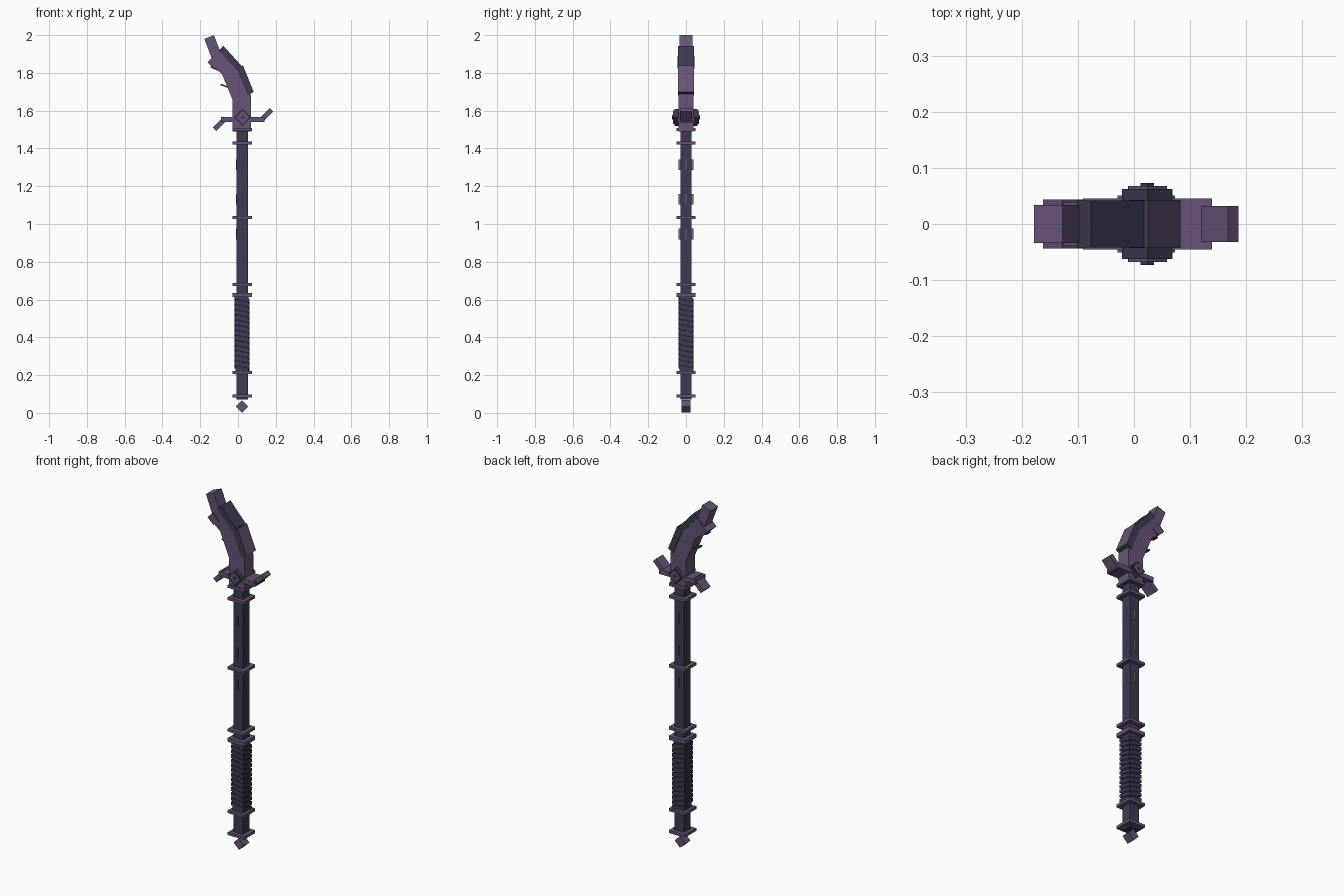
import bpy, bmesh, math
from mathutils import Matrix, Vector

if "Cube" in bpy.data.objects:
    bpy.data.objects.remove(bpy.data.objects["Cube"])

CX = 0.022  # shaft axis


def material(name, rgb):
    m = bpy.data.materials.new(name)
    m.diffuse_color = (*rgb, 1)
    m.use_nodes = True
    m.node_tree.nodes["Principled BSDF"].inputs["Base Color"].default_value = m.diffuse_color
    return m


PURPLE = material("dusty purple", (0.135, 0.088, 0.185))
NAVY = material("dark navy", (0.050, 0.042, 0.085))
PALE = material("pale purple", (0.20, 0.16, 0.25))


def finish(name, bm, mats):
    bmesh.ops.recalc_face_normals(bm, faces=bm.faces)
    me = bpy.data.meshes.new(name)
    bm.to_mesh(me)
    bm.free()
    ob = bpy.data.objects.new(name, me)
    bpy.context.collection.objects.link(ob)
    for m in mats:
        me.materials.append(m)
    return ob


def box(name, center, size, mat, tilt=0.0, shear=0.0):
    """Box tilted about y (degrees), optionally sheared so z follows x."""
    bm = bmesh.new()
    bmesh.ops.create_cube(bm, size=1.0)
    for v in bm.verts:
        v.co = Vector((v.co.x * size[0], v.co.y * size[1], v.co.z * size[2]))
        v.co.z += shear * (v.co.x + v.co.y)
    bm.transform(Matrix.Translation(center) @ Matrix.Rotation(math.radians(tilt), 4, 'Y'))
    return finish(name, bm, [mat])


def slab(name, outline, half, mat, outer=None):
    """Extrude an x-z outline across y; optionally recolour the outward face."""
    bm = bmesh.new()
    f = bm.faces.new([bm.verts.new((x, -half, z)) for x, z in outline])
    ext = bmesh.ops.extrude_face_region(bm, geom=[f])
    verts = [g for g in ext["geom"] if isinstance(g, bmesh.types.BMVert)]
    bmesh.ops.translate(bm, verts=verts, vec=(0, 2 * half, 0))
    bmesh.ops.recalc_face_normals(bm, faces=bm.faces)
    if outer:
        for f in bm.faces:
            if f.normal.x > 0.7:
                f.material_index = 1
    return finish(name, bm, [mat] + ([outer] if outer else []))


# Pommel and shaft
box("pommel", (CX, 0, 0.034), (0.047, 0.047, 0.047), PURPLE, 45)
box("shaft", (CX, 0, 0.785), (0.06, 0.06, 1.43), NAVY)

# Square collars
for z, h in ((0.09, 0.016), (0.215, 0.016), (0.625, 0.022), (0.68, 0.016),
             (1.035, 0.016), (1.43, 0.016), (1.50, 0.016)):
    box("collar", (CX, 0, z), (0.102, 0.102, h), PURPLE)

# Grip core and slanted wraps
box("grip_core", (CX, 0, 0.42), (0.068, 0.068, 0.40), NAVY)
WRAPS = 14
for i in range(WRAPS):
    z = 0.245 + i * 0.35 / (WRAPS - 1)
    box("grip_wrap", (CX, 0, z), (0.079, 0.079, 0.019), NAVY, shear=-0.22)

# Thin fins through the shaft
for z in (0.947, 1.13, 1.313):
    box("shaft_fin", (CX, 0, z), (0.004, 0.08, 0.056), PALE)
    box("shaft_cross_fin", (CX, 0, z), (0.064, 0.004, 0.056), PALE)

# Curved head
slab("head", [(-0.028, 1.49), (0.069, 1.49), (0.069, 1.68), (0.01, 1.825),
              (-0.095, 1.92), (-0.159, 1.857), (-0.085, 1.794), (-0.028, 1.656)],
     0.039, PURPLE)
slab("lower_ridge", [(0.052, 1.68), (0.083, 1.70), (0.026, 1.84), (-0.006, 1.82)],
     0.043, NAVY, PURPLE)
slab("upper_ridge", [(-0.006, 1.815), (0.018, 1.838), (-0.077, 1.943), (-0.102, 1.92)],
     0.042, NAVY)
box("head_tip", (-0.124, 0, 1.915), (0.055, 0.068, 0.16), PURPLE, -21)
slab("jaw", [(-0.162, 1.857), (-0.128, 1.89), (-0.09, 1.85), (-0.125, 1.822)],
     0.044, PURPLE)

# Small thorns on the inner curve
box("thorn", (-0.062, 0, 1.728), (0.064, 0.03, 0.008), NAVY, 20)
box("thorn", (-0.122, 0, 1.822), (0.05, 0.03, 0.008), NAVY, 25)

# Guard: level bar with one end turned up and the other down
box("guard_bar", (0.024, 0, 1.553), (0.23, 0.09, 0.026), PURPLE)
box("guard_up_end", (0.148, 0, 1.575), (0.082, 0.064, 0.026), PURPLE, -45)
box("guard_down_end", (-0.095, 0, 1.531), (0.082, 0.064, 0.026), PURPLE, -45)

# Stepped diamond ornament on both sides
for name, r, depth, mat in (("diamond_base", 0.045, 0.062, NAVY),
                            ("diamond_frame", 0.035, 0.068, PURPLE),
                            ("diamond_gem", 0.012, 0.073, NAVY)):
    s = r * math.sqrt(2)
    box(name, (CX + 0.002, 0, 1.565), (s, 2 * depth, s), mat, 45)
